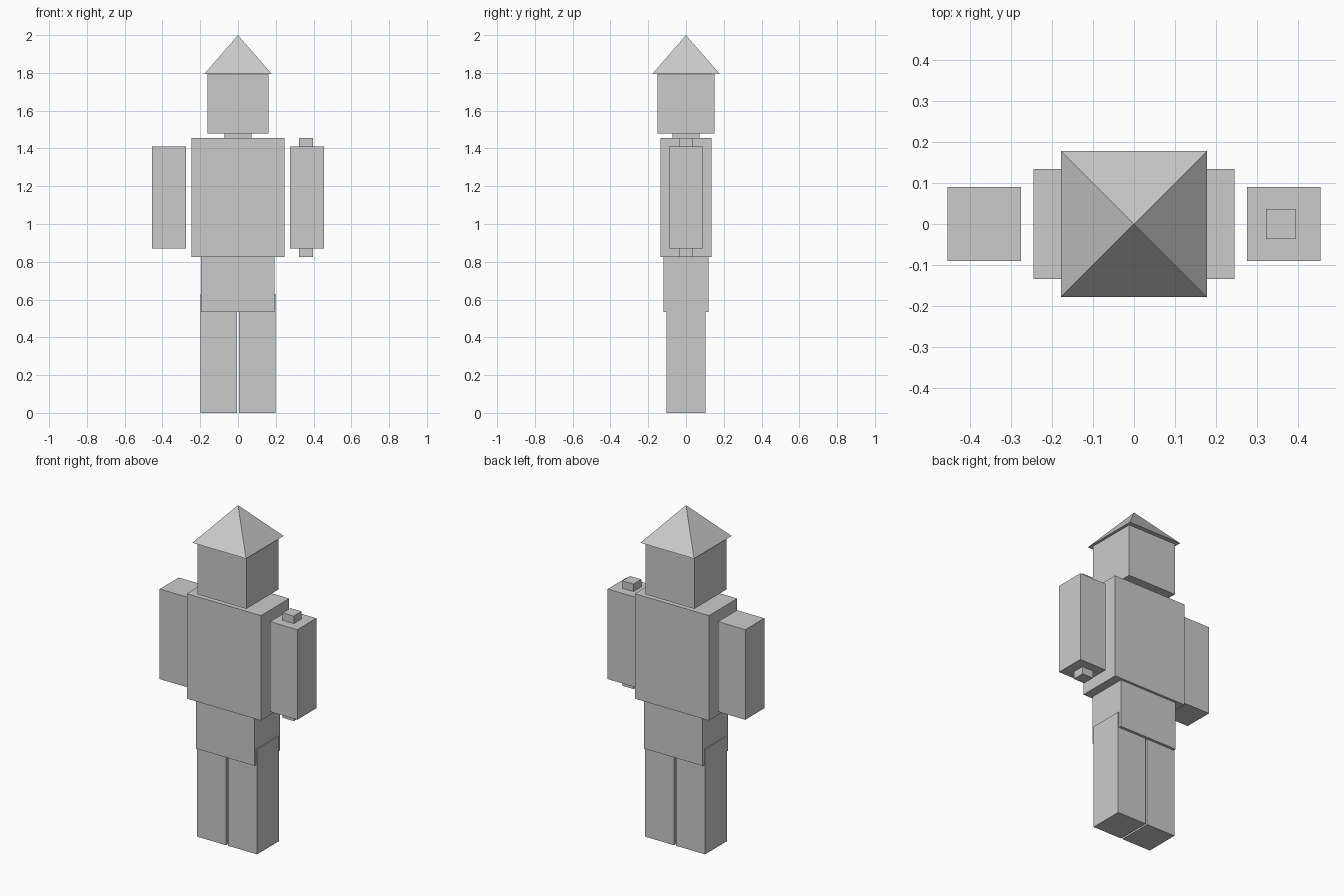
import bpy
import math

cube = bpy.data.objects.get("Cube")
if cube:
    bpy.data.objects.remove(cube, do_unlink=True)

grey = bpy.data.materials.new("plain grey")
grey.use_nodes = True
colour = (0.6, 0.6, 0.6, 1)
grey.diffuse_color = colour
grey.node_tree.nodes["Principled BSDF"].inputs["Base Color"].default_value = colour


def block(name, x, y, z):
    """Box between the given (low, high) limits on each axis."""
    limits = (x, y, z)
    bpy.ops.mesh.primitive_cube_add(size=1)
    part = bpy.context.object
    part.name = name
    centre = [(a + b) / 2 for a, b in limits]
    size = [b - a for a, b in limits]
    for v in part.data.vertices:
        v.co = [c + s * k for c, s, k in zip(centre, size, v.co)]
    part.data.materials.append(grey)
    return part


def sym(half):
    return (-half, half)


# Body and head
block("hips", (-0.195, 0.193), sym(0.12), (0.535, 0.83))
block("torso", sym(0.246), sym(0.134), (0.826, 1.455))
block("neck", sym(0.072), sym(0.072), (1.43, 1.50))
block("head", sym(0.162), sym(0.152), (1.48, 1.797))

# Arms and legs
for side, s in (("left", 1), ("right", -1)):
    block(side + "_arm", sorted((s * 0.276, s * 0.456)), sym(0.09), (0.87, 1.41))
    block(side + "_leg", sorted((s * 0.006, s * 0.199)), sym(0.104), (0, 0.63))

# Peg running through the left arm
block("arm_peg", (0.322, 0.396), sym(0.037), (0.826, 1.455))

# Pyramid hat
half = 0.178
bpy.ops.mesh.primitive_cone_add(vertices=4, radius1=half * math.sqrt(2), radius2=0,
                                depth=0.205, location=(0, 0, 1.8975),
                                rotation=(0, 0, math.pi / 4))
hat = bpy.context.object
hat.name = "pointed_hat"
hat.data.materials.append(grey)
